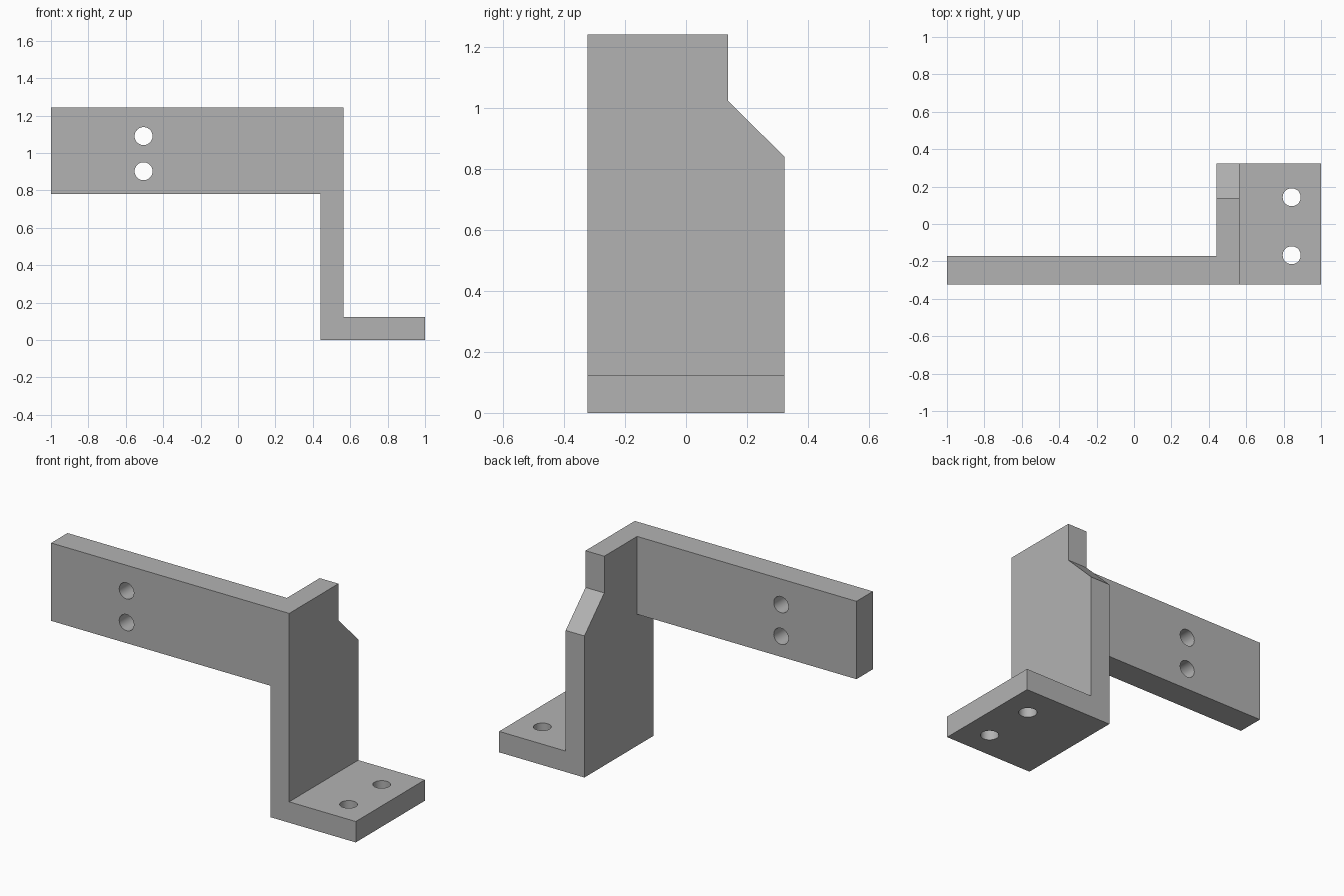
import bpy
import bmesh
from mathutils import Matrix, Vector
from math import pi

if "Cube" in bpy.data.objects:
    bpy.data.objects.remove(bpy.data.objects["Cube"], do_unlink=True)

grey = bpy.data.materials.new("plain grey")
grey.use_nodes = True
grey.diffuse_color = (0.45, 0.45, 0.45, 1)
grey.node_tree.nodes["Principled BSDF"].inputs["Base Color"].default_value = grey.diffuse_color

LEFT, RIGHT = -1.0, 1.0
WEB_IN, WEB_OUT = 0.44, 0.563
FRONT, BACK = -0.324, 0.324
TOP, ARM_BOTTOM, FOOT_TOP = 1.242, 0.78, 0.124
ARM_BACK = -0.17
HOLE_RADIUS = 0.048


def make_object(name, bm):
    bmesh.ops.recalc_face_normals(bm, faces=bm.faces)
    mesh = bpy.data.meshes.new(name)
    bm.to_mesh(mesh)
    bm.free()
    mesh.materials.append(grey)
    obj = bpy.data.objects.new(name, mesh)
    bpy.context.collection.objects.link(obj)
    return obj


def extrude(name, points, offset):
    """Extrude a closed outline along an offset vector."""
    bm = bmesh.new()
    face = bm.faces.new([bm.verts.new(p) for p in points])
    result = bmesh.ops.extrude_face_region(bm, geom=[face], use_keep_orig=True)
    verts = [v for v in result["geom"] if isinstance(v, bmesh.types.BMVert)]
    bmesh.ops.translate(bm, verts=verts, vec=Vector(offset))
    return make_object(name, bm)


def cylinder(name, centre, rotation):
    bm = bmesh.new()
    bmesh.ops.create_cone(bm, cap_ends=True, segments=48, radius1=HOLE_RADIUS,
                          radius2=HOLE_RADIUS, depth=0.4,
                          matrix=Matrix.Translation(centre) @ rotation)
    return make_object(name, bm)


def combine(target, tool, operation):
    """Apply a boolean and discard the tool."""
    tool.hide_render = True
    mod = target.modifiers.new(operation.title(), 'BOOLEAN')
    mod.operation = operation
    mod.solver = 'EXACT'
    mod.object = tool
    bpy.context.view_layer.objects.active = target
    bpy.ops.object.modifier_apply(modifier=mod.name)
    bpy.data.objects.remove(tool, do_unlink=True)


# Z-shaped front outline, as deep as the arm
bracket = extrude("bracket", [(x, FRONT, z) for x, z in (
    (LEFT, TOP), (LEFT, ARM_BOTTOM), (WEB_IN, ARM_BOTTOM), (WEB_IN, 0), (RIGHT, 0),
    (RIGHT, FOOT_TOP), (WEB_OUT, FOOT_TOP), (WEB_OUT, TOP))], (0, ARM_BACK - FRONT, 0))

# Upright web with its chamfered back corner
web = extrude("upright_web", [(WEB_IN, y, z) for y, z in (
    (FRONT, 0), (BACK, 0), (BACK, 0.84), (0.138, 1.024), (0.138, TOP), (FRONT, TOP))],
    (WEB_OUT - WEB_IN, 0, 0))

# Foot plate
foot = extrude("foot", [(WEB_IN, FRONT, 0), (RIGHT, FRONT, 0), (RIGHT, BACK, 0),
                        (WEB_IN, BACK, 0)], (0, 0, FOOT_TOP))

for part in (web, foot):
    combine(bracket, part, 'UNION')

# Screw holes through the arm and the foot
for z in (0.902, 1.09):
    combine(bracket, cylinder("arm_hole", (-0.505, -0.247, z), Matrix.Rotation(pi / 2, 4, 'X')),
            'DIFFERENCE')
for y in (-0.167, 0.143):
    combine(bracket, cylinder("foot_hole", (0.843, y, 0.06), Matrix.Identity(4)), 'DIFFERENCE')

# Smooth hole walls, crisp plate edges
bpy.ops.object.select_all(action='DESELECT')
bracket.select_set(True)
bpy.context.view_layer.objects.active = bracket
bpy.ops.object.shade_smooth_by_angle()
